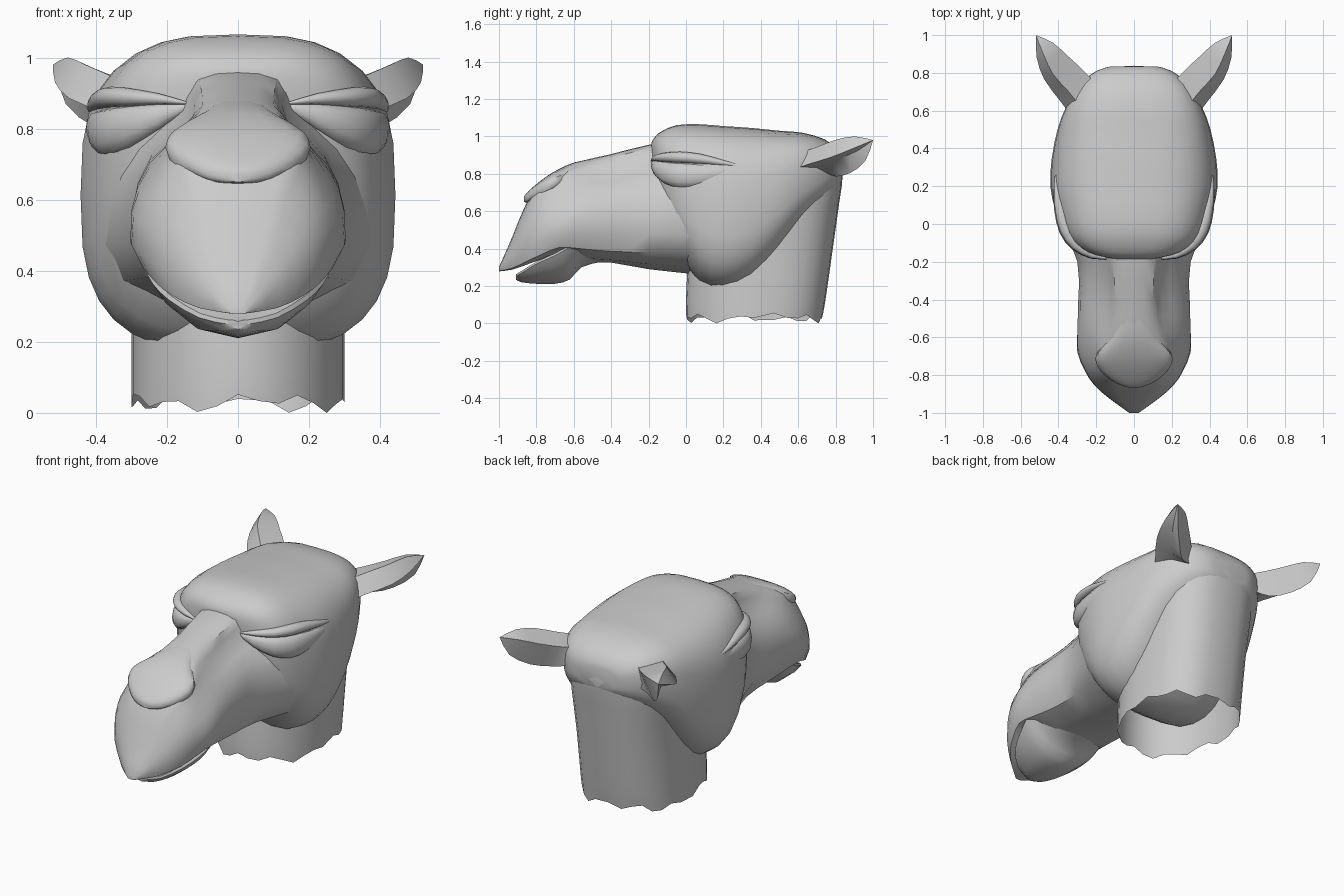
import bpy, bmesh
from math import sin, cos, pi, radians
from mathutils import Vector

if "Cube" in bpy.data.objects:
    bpy.data.objects.remove(bpy.data.objects["Cube"])


def catmull(pts, closed=False, n=2):
    """Smoothly resample a list of vectors, n steps per span."""
    m = len(pts)
    out = []
    for i in range(m if closed else m - 1):
        if closed:
            a, b, c, d = (pts[(i + k) % m] for k in (-1, 0, 1, 2))
        else:
            a, b, c, d = (pts[min(max(i + k, 0), m - 1)] for k in (-1, 0, 1, 2))
        for s in range(n):
            t = s / n
            out.append(0.5 * (2 * b + (c - a) * t + (2 * a - 5 * b + 4 * c - d) * t * t
                              + (3 * b - a - 3 * c + d) * t ** 3))
    if not closed:
        out.append(pts[-1].copy())
    return out


def loft(name, rings, along=2, around=1, caps=(True, True), angle=40, mirror=False):
    """Skin a list of equal closed rings, optionally smoothed in both directions."""
    if around > 1:
        rings = [catmull(r, True, around) for r in rings]
    if along > 1:
        cols = [catmull(list(c), False, along) for c in zip(*rings)]
        rings = [list(r) for r in zip(*cols)]
    bm = bmesh.new()
    vs = [[bm.verts.new(p) for p in r] for r in rings]
    n = len(vs[0])
    for r0, r1 in zip(vs, vs[1:]):
        for i in range(n):
            j = (i + 1) % n
            bm.faces.new((r0[i], r0[j], r1[j], r1[i]))
    if caps[0]:
        bm.faces.new(vs[0][::-1])
    if caps[1]:
        bm.faces.new(vs[-1])
    bmesh.ops.remove_doubles(bm, verts=bm.verts, dist=0.0005)
    bmesh.ops.recalc_face_normals(bm, faces=bm.faces)
    me = bpy.data.meshes.new(name)
    bm.to_mesh(me)
    bm.free()
    ob = bpy.data.objects.new(name, me)
    bpy.context.collection.objects.link(ob)
    if mirror:
        ob.modifiers.new("mirror", 'MIRROR')
    bpy.ops.object.select_all(action='DESELECT')
    ob.select_set(True)
    bpy.context.view_layer.objects.active = ob
    bpy.ops.object.shade_smooth_by_angle(angle=radians(angle))
    return ob


def unit_ring(e_up, n, e_low=None):
    """Superellipse points; the lower half may use its own exponent."""
    out = []
    for i in range(n):
        c, s = cos(2 * pi * i / n), sin(2 * pi * i / n)
        e = e_low if e_low and s < 0 else e_up
        out.append(tuple((1 if v >= 0 else -1) * abs(v) ** (2 / e) for v in (c, s)))
    return out


def mirrored(y, zt, side, zb):
    """Full ring from a right-hand half outline, top to bottom."""
    half = [(0, zt)] + side + [(0, zb)] + [(-x, z) for x, z in reversed(side)]
    return [Vector((x, y, z)) for x, z in half]


def body(name, stations, e, n=24, **kw):
    """Loft along y; station = (y, top z, bottom z, half width)."""
    rings = [[Vector((w * a, y, (zt + zb) / 2 + (zt - zb) / 2 * b)) for a, b in unit_ring(e, n)]
             for y, zt, zb, w in stations]
    return loft(name, rings, **kw)


# Skull with the broad cheeks
body("skull", [
    (-.185, .965, .85, .10), (-.165, 1.0, .74, .20), (-.125, 1.03, .60, .29), (-.05, 1.06, .40, .365),
    (.07, 1.065, .22, .415), (.20, 1.055, .17, .443), (.35, 1.045, .215, .435),
    (.50, 1.03, .37, .405), (.62, 1.02, .53, .36), (.74, .985, .65, .285),
    (.81, .93, .72, .20), (.835, .88, .76, .12)], 2.95, 32)

# Muzzle: y, top z, bridge half width, then four side points (x, z), bottom z
muzzle = [
    (.08, 1.0, .13, .25, .86, .37, .74, .41, .58, .34, .37, .26),
    (-.20, .955, .11, .15, .85, .25, .74, .30, .58, .26, .38, .29),
    (-.40, .905, .10, .145, .80, .25, .71, .295, .57, .25, .385, .325),
    (-.57, .865, .11, .165, .79, .25, .69, .30, .57, .26, .40, .33),
    (-.68, .81, .16, .19, .75, .24, .66, .295, .55, .265, .405, .37),
    (-.78, .745, .14, .175, .69, .22, .62, .255, .52, .23, .365, .34),
    (-.855, .64, .10, .13, .60, .17, .55, .205, .47, .185, .33, .315),
    (-.93, .46, .05, .08, .44, .105, .41, .12, .37, .11, .295, .29),
    (-1.0, .30, .01, .015, .297, .02, .293, .025, .288, .02, .28, .278)]
rings = []
for y, zt, bw, x1, z1, x2, z2, x3, z3, x4, z4, zb in muzzle:
    side = [(bw, zt - .02 * min(1, bw * 10)), (x1, z1), (x2, z2), (x3, z3), (x4, z4)]
    rings.append(mirrored(y, zt, side, zb))
loft("muzzle", rings, around=2)

# Nose pad overhanging the upper lip
body("nose_pad", [
    (-.48, .885, .80, .08), (-.60, .86, .74, .125), (-.68, .825, .70, .195),
    (-.74, .79, .68, .20), (-.80, .745, .66, .155), (-.845, .705, .645, .09),
    (-.865, .68, .65, .03)], 2.6, 20)

# Lower jaw with a V-shaped underside: y, side z, half width, bottom z
jaw = [(-.91, .262, .03, .235), (-.88, .28, .11, .22), (-.80, .33, .195, .212),
       (-.70, .375, .24, .212), (-.62, .42, .262, .235), (-.56, .45, .265, .30),
       (-.45, .46, .24, .33)]
loft("lower_jaw", [mirrored(y, zs - .005, [(w * .6, zs), (w * .97, zs), (w, zs - .012),
                            (w * .85, zs + .4 * (zb - zs)), (w * .5, zs + .82 * (zb - zs))], zb)
                   for y, zs, w, zb in jaw])

# Neck, open and ragged at the bottom: z, front y, back y, half width
neck = [(.03, .0, .73, .30), (.12, .0, .745, .30), (.40, .02, .785, .30),
        (.65, .1, .82, .305), (.80, .2, .838, .29), (.90, .3, .81, .24), (.95, .4, .74, .18)]
rings = [[Vector((w * a, (y0 + y1) / 2 + (y1 - y0) / 2 * b, z)) for a, b in unit_ring(2.6, 32, 2.0)]
         for z, y0, y1, w in neck]
for i, v in enumerate(rings[0]):
    v.z += .018 * sin(i * 1.9) + .012 * sin(i * .8)
low = min(v.z for v in rings[0])
for v in rings[0]:
    v.z -= low
loft("neck", rings, caps=(False, True))

# Closed eyelids: spindles following the socket, upper and lower
lid_path = [(.13, -.185, .868), (.22, -.165, .868), (.305, -.11, .862), (.358, -.03, .858),
            (.387, .08, .852), (.407, .20, .843), (.408, .35, .83)]
lid_fat = [.05, .5, .85, 1, .9, .5, .03]


def eyelid(name, height, depth, sign):
    path = [Vector(p) for p in lid_path]
    rings = []
    for i, (p, f) in enumerate(zip(path, lid_fat)):
        t = path[min(i + 1, 6)] - path[max(i - 1, 0)]
        out = Vector((t.y, -t.x, 0)).normalized()
        c = p + Vector((0, 0, sign * height * f))
        rings.append([c + out * depth * f * cos(a) + Vector((0, 0, height * f * sin(a)))
                      for a in (2 * pi * k / 12 for k in range(12))])
    loft(name, rings, mirror=True)


eyelid("lower_eyelid", .068, .04, -1)
eyelid("upper_eyelid", .03, .035, 1)

# Ears: outer edge, top ridge, rear edge, lower edge, hollow
ear = [
    [(.33, .57, .82), (.29, .63, .92), (.21, .75, .91), (.23, .77, .80), (.28, .68, .82)],
    [(.39, .65, .85), (.35, .705, .945), (.265, .81, .92), (.32, .80, .785), (.35, .73, .85)],
    [(.475, .765, .885), (.43, .795, .98), (.345, .885, .945), (.405, .88, .805), (.42, .83, .885)],
    [(.515, .88, .93), (.48, .90, 1.0), (.43, .96, .975), (.485, .96, .87), (.48, .92, .925)],
    [(.52, 1.0, .98)] * 5]
loft("ear", [[Vector(p) for p in r] for r in ear], mirror=True, caps=(True, False), angle=60)
